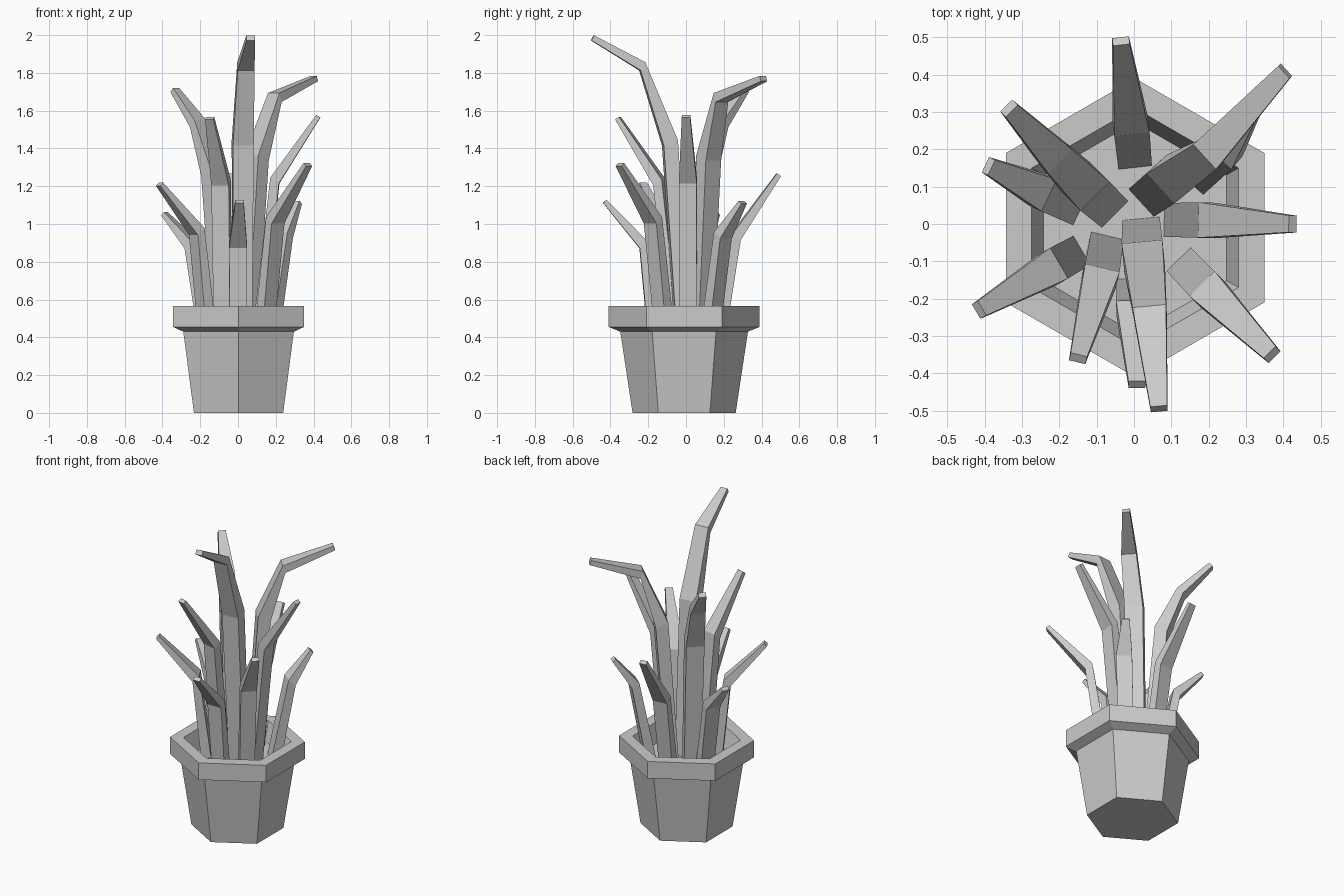
import bpy, bmesh, math
from mathutils import Vector

if "Cube" in bpy.data.objects:
    bpy.data.objects.remove(bpy.data.objects["Cube"])


def make_object(name, bm):
    bmesh.ops.recalc_face_normals(bm, faces=bm.faces)
    me = bpy.data.meshes.new(name)
    bm.to_mesh(me)
    bm.free()
    ob = bpy.data.objects.new(name, me)
    bpy.context.collection.objects.link(ob)
    return ob


def loft(name, rings):
    """Bridge successive point rings and cap both ends."""
    bm = bmesh.new()
    rows = [[bm.verts.new(p) for p in ring] for ring in rings]
    n = len(rows[0])
    for a, b in zip(rows, rows[1:]):
        for i in range(n):
            j = (i + 1) % n
            bm.faces.new((a[i], a[j], b[j], b[i]))
    bm.faces.new(rows[0])
    bm.faces.new(rows[-1])
    return make_object(name, bm)


def hexagon(r, z):
    return [Vector((0.003 + r * math.sin(k * math.pi / 3),
                    -0.01 + r * math.cos(k * math.pi / 3), z)) for k in range(6)]


def leaf(name, path, widths, thicks):
    """Bent, tapering blade with a rectangular section."""
    pts = [Vector(p) for p in path]
    out = pts[-1] - pts[0]
    out.z = 0
    side = Vector((-out.y, out.x, 0)).normalized()
    rings = []
    for i, p in enumerate(pts):
        k = min(i, len(pts) - 2)
        tangent = (pts[k + 1] - pts[k]).normalized()
        normal = side.cross(tangent).normalized()
        s, t = side * widths[i] / 2, normal * thicks[i] / 2
        rings.append([p - s - t, p + s - t, p + s + t, p - s + t])
    loft(name, rings)


# Hexagonal pot: body, flared rim, inner wall and soil surface
loft("pot", [hexagon(r, z) for r, z in (
    (0.273, 0), (0.338, 0.43), (0.40, 0.455), (0.40, 0.565),
    (0.32, 0.565), (0.283, 0.45))])

# Tall leaves with two bends
tall = {
    "front": [(0.022, -0.02, 0.44), (0.025, -0.085, 1.43), (0.042, -0.232, 1.835), (0.067, -0.495, 1.985)],
    "back_right": [(0.045, 0.08, 0.44), (0.098, 0.12, 1.35), (0.195, 0.185, 1.67), (0.405, 0.41, 1.77)],
    "back_left": [(-0.075, 0.05, 0.44), (-0.13, 0.10, 1.27), (-0.21, 0.18, 1.53), (-0.335, 0.31, 1.71)],
}
for key, path in tall.items():
    leaf("tall_leaf_" + key, path, (0.10, 0.11, 0.09, 0.045), (0.07, 0.08, 0.05, 0.03))

# Middle and short leaves with one bend
short = {
    "front_left": [(-0.078, -0.06, 0.44), (-0.09, -0.14, 1.22), (-0.15, -0.36, 1.56)],
    "right": [(0.11, 0.01, 0.44), (0.195, 0.01, 1.23), (0.425, 0, 1.57)],
    "front_right": [(0.14, -0.115, 0.44), (0.197, -0.175, 1.02), (0.37, -0.35, 1.315)],
    "left": [(-0.165, -0.085, 0.44), (-0.218, -0.115, 0.96), (-0.415, -0.23, 1.21)],
    "left_back": [(-0.17, 0.05, 0.44), (-0.245, 0.085, 0.89), (-0.39, 0.155, 1.055)],
    "front": [(0, -0.175, 0.44), (0, -0.225, 0.89), (0.008, -0.43, 1.12)],
    "back": [(0, 0.18, 0.44), (-0.008, 0.262, 0.93), (-0.035, 0.49, 1.26)],
    "right_back": [(0.17, 0.13, 0.44), (0.24, 0.195, 0.94), (0.315, 0.30, 1.115)],
}
for key, path in short.items():
    leaf("short_leaf_" + key, path, (0.09, 0.095, 0.045), (0.06, 0.055, 0.025))
